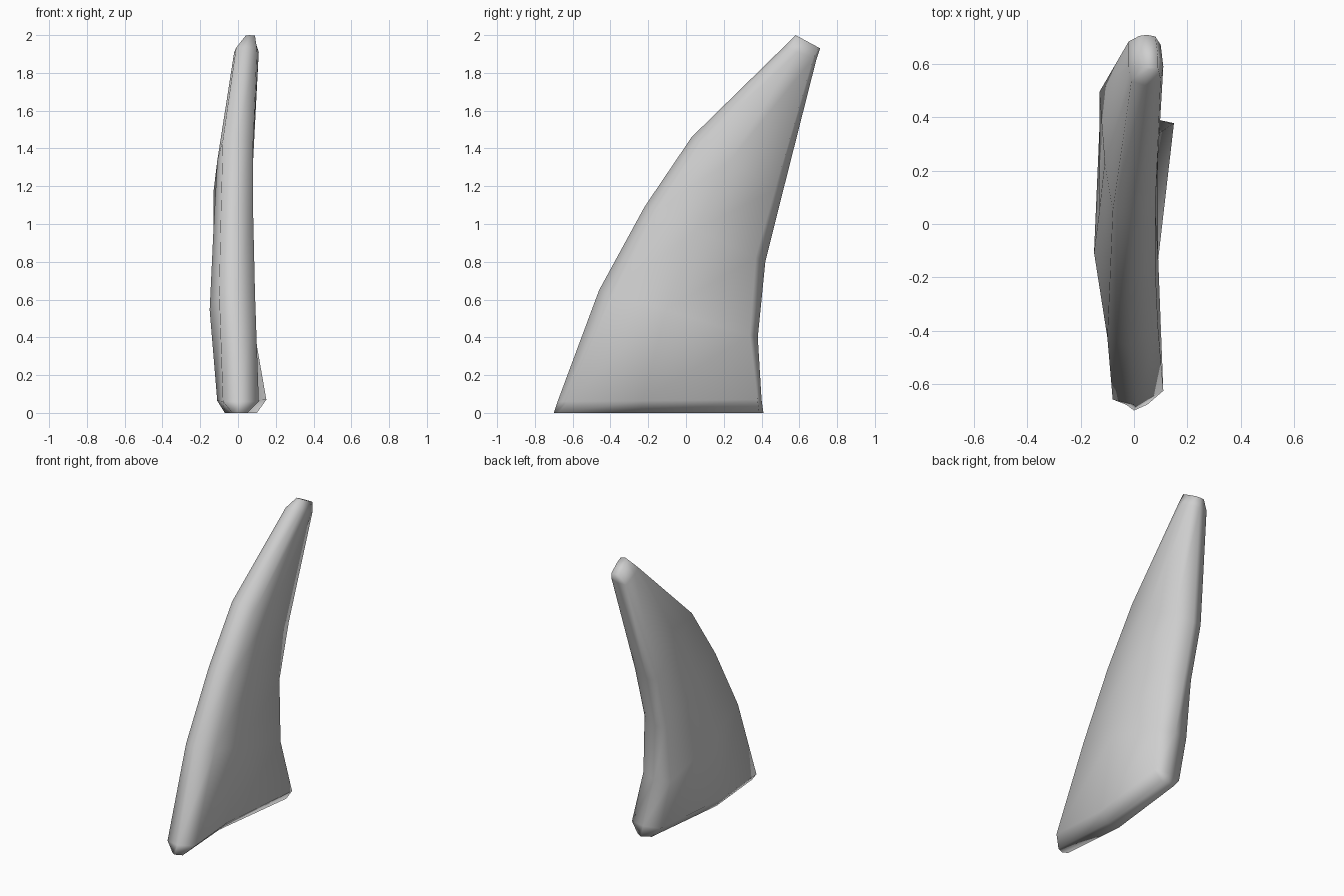
import bpy
import bmesh
from mathutils import Vector

if "Cube" in bpy.data.objects:
    bpy.data.objects.remove(bpy.data.objects["Cube"], do_unlink=True)


def make_material(name, colour):
    mat = bpy.data.materials.new(name)
    mat.use_nodes = True
    mat.diffuse_color = colour
    mat.node_tree.nodes["Principled BSDF"].inputs["Base Color"].default_value = colour
    return mat


def section(lead, trail, setback, left, right, lead_x, trail_x):
    """Closed loop of points: leading edge, right side, trailing edge, left side.

    lead and trail are (y, z); setback gives the start of the left flank, then
    the start and the end margin of the right flank; left and right hold x near
    the leading edge, at the middle and near the trailing edge."""
    front = Vector((0, *lead))
    back = Vector((0, *trail))

    def flank(xs, start, margin):
        points = []
        for x, t in zip(xs, (start, 0.42, 1 - margin)):
            point = front.lerp(back, t)
            point.x = x
            points.append(point)
        return points

    flank_left = flank(left, setback[0], 0.03)
    flank_right = flank(right, setback[1], setback[2])
    return [(lead_x, *lead), *flank_right, (trail_x, *trail), *reversed(flank_left)]


def loft(name, sections, material):
    bm = bmesh.new()
    rings = [[bm.verts.new(p) for p in points] for points in sections]
    count = len(rings[0])
    for lower, upper in zip(rings, rings[1:]):
        for i in range(count):
            j = (i + 1) % count
            bm.faces.new((lower[i], lower[j], upper[j], upper[i]))
    bm.faces.new(list(reversed(rings[0])))
    bm.faces.new(rings[-1])
    bmesh.ops.recalc_face_normals(bm, faces=bm.faces)
    for face in bm.faces:
        face.smooth = True
    mesh = bpy.data.meshes.new(name)
    bm.to_mesh(mesh)
    bm.free()
    mesh.materials.append(material)
    obj = bpy.data.objects.new(name, mesh)
    bpy.context.collection.objects.link(obj)
    return obj


grey = make_material("plain grey", (0.62, 0.62, 0.62, 1))

sections = [
    # Narrow bowed underside and the flared rim just above it
    section((-0.70, 0), (0.41, 0), (0.02, 0.02, 0.02), (-0.03, -0.07, 0.0), (0.05, 0.02, 0.10), 0, 0.06),
    section((-0.68, 0.06), (0.40, 0.07), (0.02, 0.05, 0.02), (-0.08, -0.11, -0.06), (0.11, 0.08, 0.15), 0.01, 0.05),
    # Swept blade
    section((-0.46, 0.65), (0.38, 0.4), (0.04, 0.09, 0.05), (-0.10, -0.15, -0.13), (0.09, 0.09, 0.09), -0.01, -0.02),
    section((-0.22, 1.09), (0.42, 0.8), (0.04, 0.09, 0.08), (-0.09, -0.13, -0.13), (0.08, 0.08, 0.06), -0.01, -0.06),
    section((0.03, 1.46), (0.51, 1.16), (0.04, 0.10, 0.08), (-0.08, -0.11, -0.13), (0.08, 0.08, 0.06), 0, -0.06),
    # Blunt tip
    section((0.52, 1.94), (0.69, 1.87), (0.1, 0.15, 0.1), (-0.01, -0.02, -0.02), (0.10, 0.11, 0.10), 0.04, 0.04),
    section((0.58, 2.0), (0.71, 1.93), (0.05, 0.05, 0.05), (0.04, 0.02, 0.02), (0.09, 0.09, 0.08), 0.06, 0.05),
]
loft("curved_fin", sections, grey)
